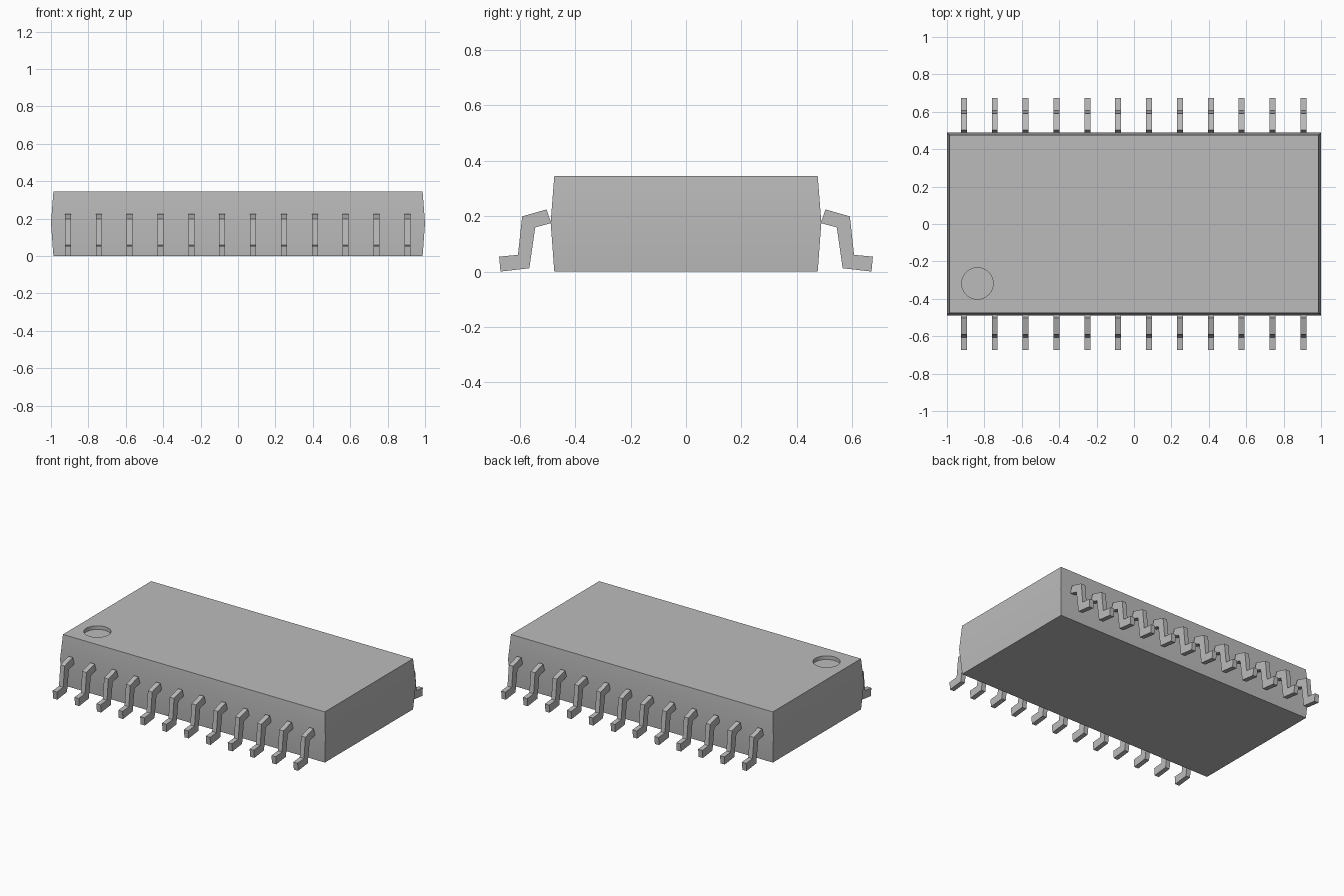
import bpy, bmesh, math

cube = bpy.data.objects.get("Cube")
if cube:
    bpy.data.objects.remove(cube, do_unlink=True)

grey = bpy.data.materials.new("plain grey")
grey.use_nodes = True
colour = (0.5, 0.5, 0.5, 1)
grey.diffuse_color = colour
grey.node_tree.nodes["Principled BSDF"].inputs["Base Color"].default_value = colour


def make_object(name, bm):
    bmesh.ops.recalc_face_normals(bm, faces=bm.faces)
    mesh = bpy.data.meshes.new(name)
    bm.to_mesh(mesh)
    bm.free()
    mesh.materials.append(grey)
    obj = bpy.data.objects.new(name, mesh)
    bpy.context.collection.objects.link(obj)
    return obj


# Package body: three rectangles, widest at the waist
HEIGHT = 0.345
bm = bmesh.new()
rings = []
for hx, hy, z in ((0.987, 0.475, 0), (1, 0.488, 0.177), (0.987, 0.475, HEIGHT)):
    rings.append([bm.verts.new((sx * hx, sy * hy, z))
                  for sx, sy in ((-1, -1), (1, -1), (1, 1), (-1, 1))])
for low, high in zip(rings, rings[1:]):
    for i in range(4):
        j = (i + 1) % 4
        bm.faces.new((low[i], low[j], high[j], high[i]))
bm.faces.new(rings[0][::-1])
bm.faces.new(rings[-1])
body = make_object("package_body", bm)

# Round orientation recess cut into the top
bpy.ops.mesh.primitive_cylinder_add(vertices=48, radius=0.084, depth=0.05,
                                    location=(-0.837, -0.318, HEIGHT))
cutter = bpy.context.object
cutter.name = "recess_cutter"
cutter.hide_render = True
cutter.data.materials.append(grey)
cut = body.modifiers.new("recess", "BOOLEAN")
cut.operation = "DIFFERENCE"
cut.solver = "EXACT"
cut.object = cutter
bpy.ops.object.select_all(action="DESELECT")
body.select_set(True)
bpy.context.view_layer.objects.active = body
bpy.ops.object.modifier_apply(modifier=cut.name)
bpy.data.objects.remove(cutter, do_unlink=True)
bpy.ops.object.shade_smooth_by_angle(angle=math.radians(30))

# Gull-wing pins: side outline (distance from centre, height) extruded along x
OUTLINE = ((0.486, 0.175), (0.503, 0.224), (0.591, 0.199), (0.606, 0.060),
           (0.674, 0.054), (0.669, 0.0), (0.565, 0.012), (0.544, 0.159))
PINS, PITCH, WIDTH = 12, 0.165, 0.032
for side, label in ((-1, "front"), (1, "back")):
    bm = bmesh.new()
    for n in range(PINS):
        x = (n - (PINS - 1) / 2) * PITCH - 0.002
        face = bm.faces.new([bm.verts.new((x - WIDTH / 2, side * y, z))
                             for y, z in OUTLINE])
        grown = bmesh.ops.extrude_face_region(bm, geom=[face], use_keep_orig=True)
        verts = [g for g in grown["geom"] if isinstance(g, bmesh.types.BMVert)]
        bmesh.ops.translate(bm, verts=verts, vec=(WIDTH, 0, 0))
    make_object(label + "_pins", bm)
